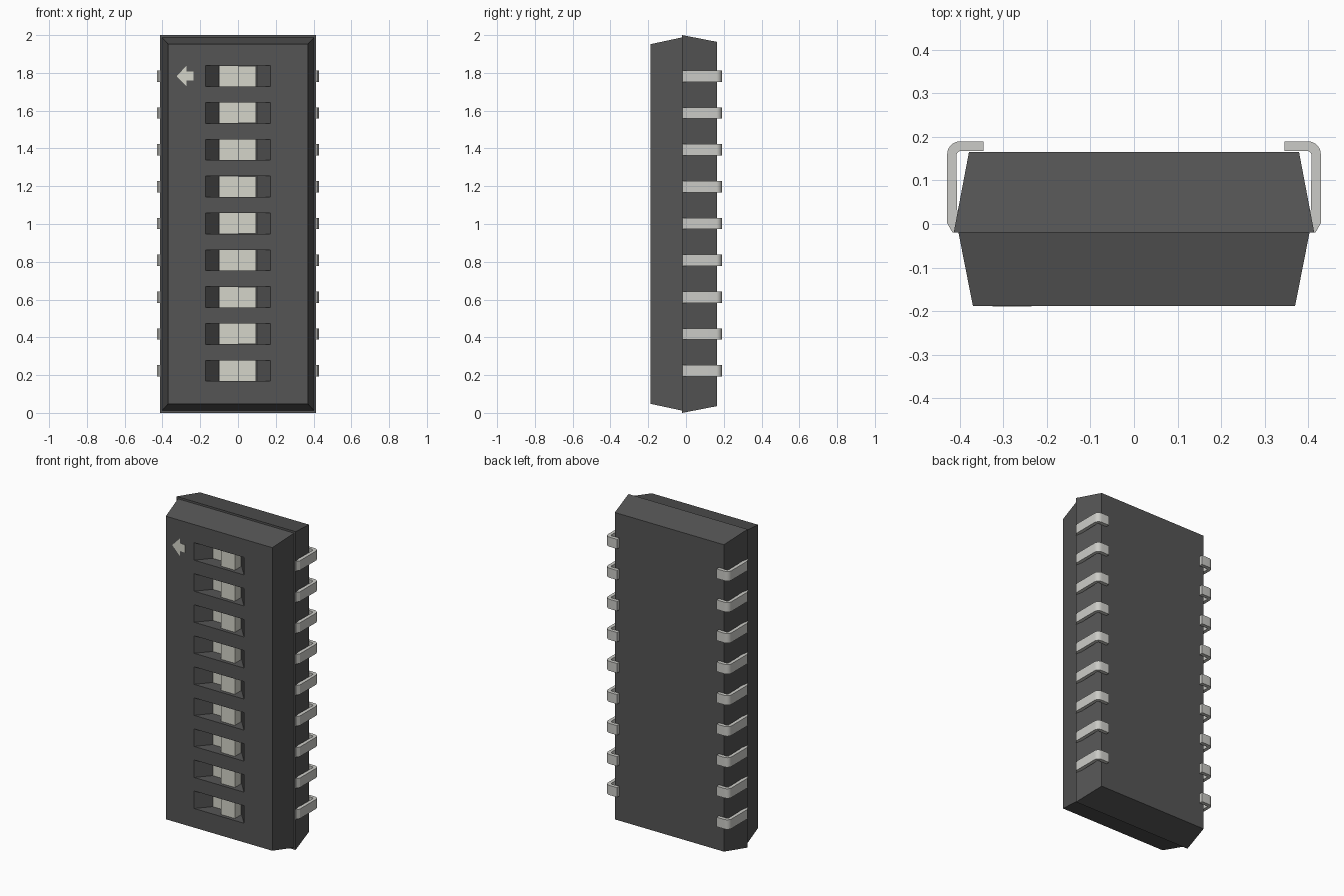
import bpy, bmesh, math
from mathutils import Vector

if "Cube" in bpy.data.objects:
    bpy.data.objects.remove(bpy.data.objects["Cube"])


def material(name, rgb):
    m = bpy.data.materials.new(name)
    m.diffuse_color = (*rgb, 1)
    m.use_nodes = True
    m.node_tree.nodes["Principled BSDF"].inputs["Base Color"].default_value = m.diffuse_color
    return m


DARK = material("dark_plastic", (0.09, 0.09, 0.09))
PALE = material("pale_plastic", (0.66, 0.66, 0.59))
METAL = material("metal", (0.6, 0.6, 0.57))

PITCH, COUNT = 0.195, 9
ROWS = [1 + PITCH * (i - (COUNT - 1) / 2) + 0.003 for i in range(COUNT)]


def finish(name, bm, mat):
    bmesh.ops.recalc_face_normals(bm, faces=bm.faces)
    me = bpy.data.meshes.new(name)
    bm.to_mesh(me)
    bm.free()
    me.materials.append(mat)
    ob = bpy.data.objects.new(name, me)
    bpy.context.collection.objects.link(ob)
    return ob


def prism(bm, points, offset):
    """Closed outline pushed along an offset vector."""
    face = bm.faces.new([bm.verts.new(p) for p in points])
    ext = bmesh.ops.extrude_face_region(bm, geom=[face])["geom"]
    bmesh.ops.translate(bm, vec=Vector(offset),
                        verts=[v for v in ext if isinstance(v, bmesh.types.BMVert)])


def shell(name, y0, half0, y1, half1):
    """Tapered block between two centred rectangles in y."""
    bm = bmesh.new()
    rings = []
    for y, (hx, hz) in ((y0, half0), (y1, half1)):
        rings.append([bm.verts.new((sx * hx, y, 1 + sz * hz))
                      for sx, sz in ((-1, -1), (1, -1), (1, 1), (-1, 1))])
    a, b = rings
    bm.faces.new(a)
    bm.faces.new(b)
    for i in range(4):
        j = (i + 1) % 4
        bm.faces.new((a[i], a[j], b[j], b[i]))
    return finish(name, bm, DARK)


# Housing halves, tapering away from the parting line
FACE, FLOOR = -0.188, -0.105
cover = shell("front_cover", FACE, (0.37, 0.952), -0.02, (0.403, 0.988))
shell("rear_base", -0.02, (0.414, 1.0), 0.165, (0.379, 0.964))

# Slots with sloping ends, cut into the cover
bm = bmesh.new()
ext = 0.03
slope = 0.073 / (FLOOR - FACE)
w = 0.173 + ext * slope
for z in ROWS:
    prism(bm, [(-w, FACE - ext, z - 0.055), (w, FACE - ext, z - 0.055),
               (0.1, FLOOR, z - 0.055), (-0.1, FLOOR, z - 0.055)], (0, 0, 0.11))
cutter = finish("slot_cutter", bm, DARK)
mod = cover.modifiers.new("slots", "BOOLEAN")
mod.object, mod.operation, mod.solver = cutter, "DIFFERENCE", "EXACT"
bpy.context.view_layer.objects.active = cover
cover.select_set(True)
bpy.ops.object.modifier_apply(modifier=mod.name)
bpy.data.objects.remove(cutter)

# Sliders: low plate on the left, raised knob on the right
for i, z in enumerate(ROWS):
    bm = bmesh.new()
    prism(bm, [(x, y, z - 0.0545) for x, y in
               ((-0.098, -0.09), (-0.098, -0.108), (0, -0.108),
                (0, -0.167), (0.095, -0.167), (0.095, -0.09))], (0, 0, 0.109))
    finish(f"slider_{i + 1}", bm, PALE)

# Direction arrow on the front face
bm = bmesh.new()
half = [(-0.325, 0), (-0.272, 0.055), (-0.272, 0.024), (-0.235, 0.024)]
outline = half + [(x, -z) for x, z in reversed(half[1:])]
prism(bm, [(x, FACE - 0.001, 1.783 + z) for x, z in outline], (0, 0.006, 0))
finish("direction_arrow", bm, PALE)


# Bent pins, both sides
def arc(cx, cy, r, n=8):
    return [(cx + r * math.cos(math.pi / 2 * k / n),
             cy + r * math.sin(math.pi / 2 * k / n)) for k in range(n + 1)]


profile = ([(0.405, -0.019), (0.417, -0.019), (0.429, 0.002)]
           + arc(0.399, 0.16, 0.03) + [(0.346, 0.19), (0.346, 0.168)]
           + arc(0.396, 0.156, 0.012)[::-1])
for side, label in ((1, "right"), (-1, "left")):
    for i, z in enumerate(ROWS):
        bm = bmesh.new()
        prism(bm, [(side * x, y, z - 0.03) for x, y in profile], (0, 0, 0.06))
        pin = finish(f"pin_{label}_{i + 1}", bm, METAL)
        bpy.ops.object.select_all(action="DESELECT")
        pin.select_set(True)
        bpy.context.view_layer.objects.active = pin
        bpy.ops.object.shade_smooth_by_angle(angle=math.radians(25))
